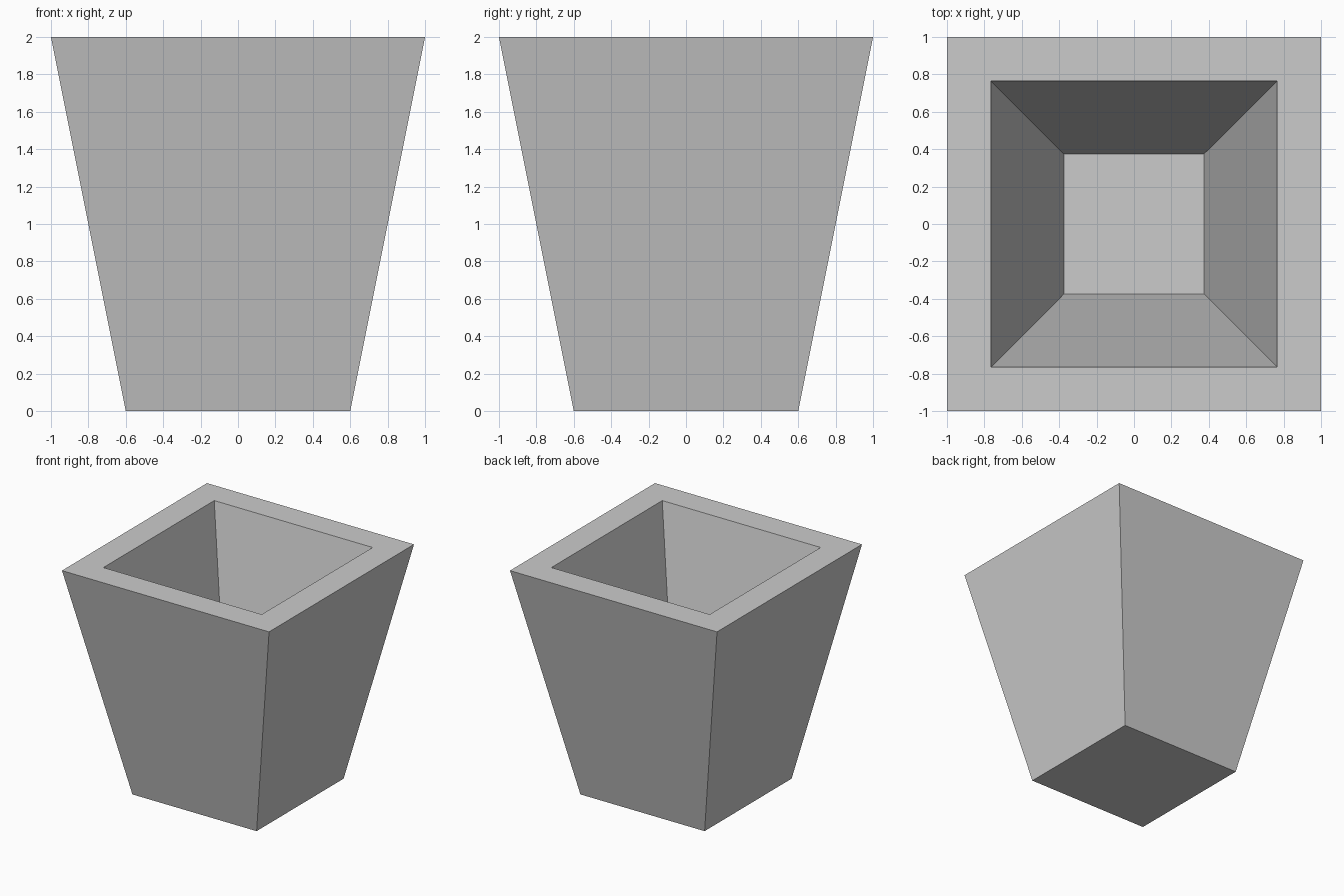
import bpy
import bmesh

cube = bpy.data.objects.get("Cube")
if cube:
    bpy.data.objects.remove(cube, do_unlink=True)

# Plain grey finish
grey = bpy.data.materials.new("light_grey")
grey.use_nodes = True
colour = (0.6, 0.6, 0.6, 1.0)
grey.diffuse_color = colour
grey.node_tree.nodes["Principled BSDF"].inputs["Base Color"].default_value = colour

# Square rings: outer base, outer rim, inner rim, cavity floor (half width, height)
profile = [(0.6, 0.0), (1.0, 2.0), (0.765, 2.0), (0.375, 0.23)]
corners = [(-1, -1), (1, -1), (1, 1), (-1, 1)]

bm = bmesh.new()
rings = [[bm.verts.new((sx * r, sy * r, z)) for sx, sy in corners] for r, z in profile]

# Walls and rim between successive rings, then the two closing faces
for low, high in zip(rings, rings[1:]):
    for i in range(len(corners)):
        j = (i + 1) % len(corners)
        bm.faces.new((low[i], low[j], high[j], high[i]))
bm.faces.new(rings[0][::-1])
bm.faces.new(rings[-1])
bmesh.ops.recalc_face_normals(bm, faces=bm.faces[:])

mesh = bpy.data.meshes.new("planter_pot")
bm.to_mesh(mesh)
bm.free()
mesh.materials.append(grey)
pot = bpy.data.objects.new("planter_pot", mesh)
bpy.context.collection.objects.link(pot)
